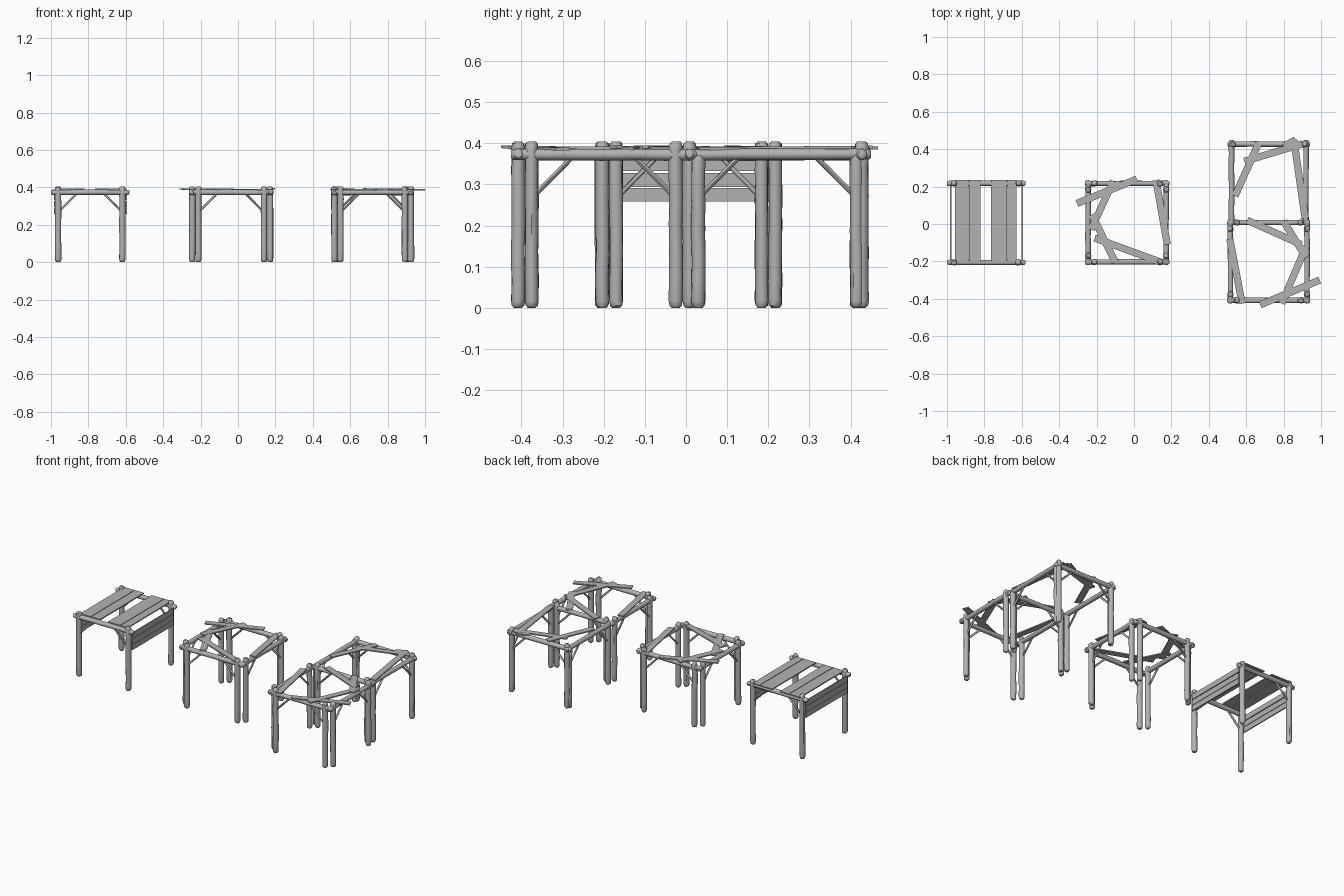
import bpy
import bmesh
import math
import random
from mathutils import Vector

random.seed(7)
cube = bpy.data.objects.get("Cube")
if cube:
    bpy.data.objects.remove(cube, do_unlink=True)

wood = bpy.data.materials.new("weathered_grey_wood")
wood.use_nodes = True
GREY = (0.45, 0.45, 0.45, 1)
wood.diffuse_color = GREY
wood.node_tree.nodes["Principled BSDF"].inputs["Base Color"].default_value = GREY

POST_R, BEAM_R, BRACE_R = 0.0165, 0.0145, 0.006
POST_TOP, BEAM_Z, PLANK_Z = 0.405, 0.373, 0.389


def finish(name, bm):
    bmesh.ops.recalc_face_normals(bm, faces=bm.faces)
    mesh = bpy.data.meshes.new(name)
    bm.to_mesh(mesh)
    bm.free()
    mesh.materials.append(wood)
    obj = bpy.data.objects.new(name, mesh)
    bpy.context.collection.objects.link(obj)
    return obj


# Rough round log with rounded ends and a slightly uneven surface
def log(name, a, b, r, sides=12):
    a, b = Vector(a), Vector(b)
    axis = b - a
    length = axis.length
    turn = axis.to_track_quat('Z', 'Y')
    stations = [(0, 0.55), (0.35 * r, 0.9), (r, 1)]
    stations += [(length * k / 6, 1) for k in range(1, 6)]
    stations += [(length - d, s) for d, s in reversed(stations[:3])]
    bm = bmesh.new()
    rings = []
    bumps = [random.uniform(0.95, 1.04) for _ in range(sides)]
    for d, s in stations:
        sway = Vector((random.uniform(-1, 1), random.uniform(-1, 1), 0)) * r * 0.06
        ring = []
        for i in range(sides):
            ang = math.tau * i / sides
            rad = r * s * bumps[i] * random.uniform(0.97, 1.03)
            p = Vector((rad * math.cos(ang), rad * math.sin(ang), d)) + sway
            ring.append(bm.verts.new(a + turn @ p))
        rings.append(ring)
    for lo, hi in zip(rings, rings[1:]):
        for i in range(sides):
            j = (i + 1) % sides
            bm.faces.new((lo[i], lo[j], hi[j], hi[i]))
    bm.faces.new(rings[0])
    bm.faces.new(rings[-1])
    obj = finish(name, bm)
    bpy.ops.object.select_all(action='DESELECT')
    obj.select_set(True)
    bpy.context.view_layer.objects.active = obj
    bpy.ops.object.shade_smooth_by_angle(angle=math.radians(45))


# Thin board running from a to b, with its width across the given direction
def board(name, a, b, width, across, thick=0.007):
    a, b = Vector(a), Vector(b)
    across = Vector(across).normalized()
    normal = (b - a).cross(across).normalized()
    bm = bmesh.new()
    ends = []
    for p in (a, b):
        ends.append([bm.verts.new(p + across * width * u / 2 + normal * thick * v / 2)
                     for u, v in ((-1, -1), (1, -1), (1, 1), (-1, 1))])
    for i in range(4):
        j = (i + 1) % 4
        bm.faces.new((ends[0][i], ends[0][j], ends[1][j], ends[1][i]))
    bm.faces.new(ends[0])
    bm.faces.new(ends[1])
    finish(name, bm)


def loose_plank(name, x1, y1, x2, y2, width=0.038):
    tilt = random.uniform(-0.003, 0.003)
    board(name, (x1, y1, PLANK_Z + tilt), (x2, y2, PLANK_Z - tilt),
          width, (y1 - y2, x2 - x1, 0))


# One side: beam, two posts set in from its ends, and two diagonal braces
def side(name, a, b, inset, top=POST_TOP, posts=(True, True)):
    a, b = Vector((*a, 0)), Vector((*b, 0))
    d = (b - a).normalized()
    up = Vector((0, 0, 1))
    log(name + "_beam", a + up * BEAM_Z, b + up * BEAM_Z, BEAM_R)
    for label, p, way, wanted in (("start", a, d, posts[0]), ("end", b, -d, posts[1])):
        foot = p + way * inset
        if wanted:
            log(name + "_post_" + label, foot, foot + up * top, POST_R)
        log(name + "_brace_" + label, foot + way * 0.008 + up * 0.275,
            foot + way * 0.1 + up * 0.368, BRACE_R, 8)


# Square frame with a pair of posts at every corner
def frame(name, x1, x2, y1, y2):
    out = 0.017
    for label, y in (("front", y1), ("back", y2)):
        side(name + "_" + label, (x1 - out, y), (x2 + out, y), 0.05)
    for label, x in (("right", x1), ("left", x2)):
        side(name + "_" + label, (x, y1 - out), (x, y2 + out), 0.05)


# Covered table: single posts, boards on top and on two sides
for label, y in (("front", -0.205), ("back", 0.217)):
    side("table_" + label, (-1, y), (-0.58, y), 0.038)
for k, (x1, x2) in enumerate(((-0.958, -0.885), (-0.881, -0.82),
                              (-0.765, -0.68), (-0.676, -0.628))):
    x = (x1 + x2) / 2
    board(f"table_top_board_{k}", (x, -0.2, PLANK_Z), (x, 0.236, PLANK_Z),
          x2 - x1, (1, 0, 0))
for label, x in (("right", -0.979), ("left", -0.598)):
    for k, z in enumerate((0.275, 0.311, 0.349)):
        board(f"table_{label}_board_{k}", (x, -0.2, z), (x, 0.21, z),
              0.033, (0, 0, 1))

# Middle frame with loose planks
frame("middle_frame", -0.245, 0.172, -0.203, 0.217)
for k, ends in enumerate(((-0.305, 0.11, 0.015, 0.24),
                          (-0.11, 0.23, -0.23, -0.03),
                          (-0.225, 0.05, -0.1, -0.205),
                          (-0.21, -0.075, 0.14, -0.203),
                          (0.118, 0.235, 0.178, -0.11))):
    loose_plank(f"middle_loose_plank_{k}", *ends)

# Double frame: full front square, back square leaning on it
frame("double_front", 0.515, 0.925, -0.408, 0.008)
for label, x in (("right", 0.521), ("left", 0.919)):
    side("double_rear_" + label, (x, -0.005), (x, 0.45), 0.035, 0.375)
side("double_rear_back", (0.5, 0.427), (0.942, 0.427), 0.028)
for k, ends in enumerate(((0.605, 0.02, 0.895, -0.11),
                          (0.8, 0.015, 0.92, -0.18),
                          (0.92, -0.12, 0.79, -0.425),
                          (0.993, -0.3, 0.675, -0.432),
                          (0.512, -0.08, 0.578, -0.425),
                          (0.9, 0.428, 0.59, 0.335),
                          (0.665, 0.43, 0.54, 0.15),
                          (0.855, 0.45, 0.915, 0.03))):
    loose_plank(f"double_loose_plank_{k}", *ends)
loose_plank("double_cross_plank", 0.8, 0.415, 0.865, 0.45)
